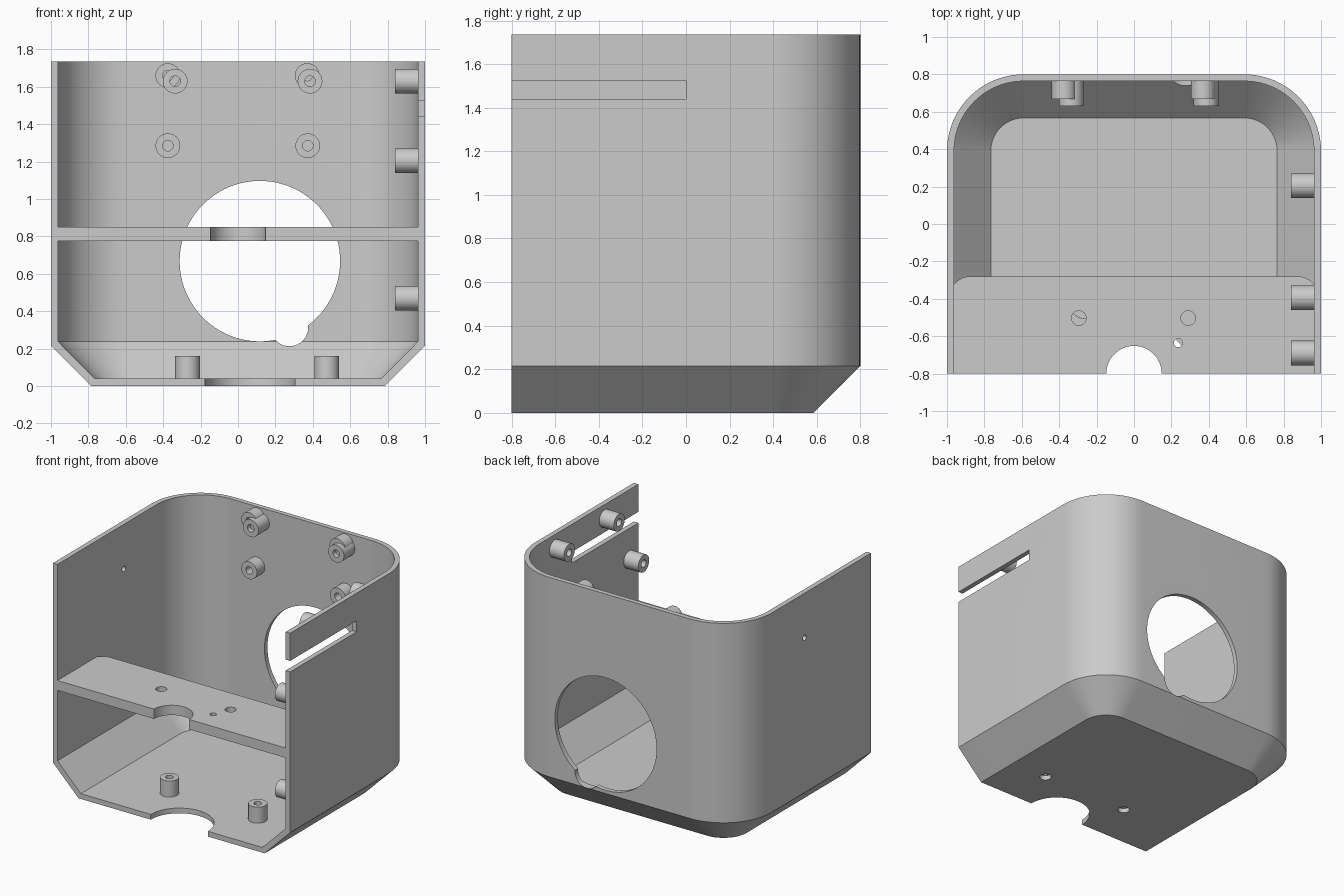
import bpy, bmesh
from math import cos, sin, pi, radians
from mathutils import Vector

if "Cube" in bpy.data.objects:
    bpy.data.objects.remove(bpy.data.objects["Cube"])

grey = bpy.data.materials.new("plain grey")
grey.use_nodes = True
grey.diffuse_color = (0.6, 0.6, 0.6, 1)
grey.node_tree.nodes["Principled BSDF"].inputs["Base Color"].default_value = (0.6, 0.6, 0.6, 1)


def make_object(name, bm):
    bmesh.ops.recalc_face_normals(bm, faces=bm.faces)
    mesh = bpy.data.meshes.new(name)
    bm.to_mesh(mesh)
    bm.free()
    mesh.materials.append(grey)
    obj = bpy.data.objects.new(name, mesh)
    bpy.context.collection.objects.link(obj)
    return obj


def bridge(bm, rings):
    for low, high in zip(rings, rings[1:]):
        for i in range(len(low)):
            j = (i + 1) % len(low)
            bm.faces.new((low[i], low[j], high[j], high[i]))


def rounded_loft(name, front, sections, steps=20):
    """Solid with a square front and two rounded back corners at each level."""
    bm = bmesh.new()
    rings = []
    for z, half, back, r in sections:
        arc = [(half - r + r * cos(a), back - r + r * sin(a))
               for a in (pi / 2 * i / steps for i in range(steps + 1))]
        outline = [(half, front)] + arc
        outline += [(-x, y) for x, y in reversed(outline)]
        rings.append([bm.verts.new((x, y, z)) for x, y in outline])
    bridge(bm, rings)
    bm.faces.new(rings[0])
    bm.faces.new(rings[-1])
    return make_object(name, bm)


def tube(name, base, direction, length, radius=0.066, hole=0.028, sides=32):
    """Hollow screw post growing from base along direction."""
    bm = bmesh.new()
    rings = []
    for r, h in ((hole, 0), (radius, 0), (radius, length), (hole, length)):
        rings.append([bm.verts.new((r * cos(2 * pi * i / sides), r * sin(2 * pi * i / sides), h))
                      for i in range(sides)])
    bridge(bm, rings + rings[:1])
    obj = make_object(name, bm)
    obj.location = base
    obj.rotation_euler = Vector(direction).to_track_quat('Z', 'Y').to_euler()
    return obj


def rod(centre, direction, length, radius, sides=64):
    bm = bmesh.new()
    bmesh.ops.create_cone(bm, cap_ends=True, segments=sides,
                          radius1=radius, radius2=radius, depth=length)
    obj = make_object("cutter", bm)
    obj.location = centre
    obj.rotation_euler = Vector(direction).to_track_quat('Z', 'Y').to_euler()
    return obj


def block(centre, size):
    bm = bmesh.new()
    bmesh.ops.create_cube(bm, size=1)
    bmesh.ops.scale(bm, vec=size, verts=bm.verts)
    obj = make_object("cutter", bm)
    obj.location = centre
    return obj


def cut(obj, cutters):
    for cutter in cutters:
        cutter.hide_render = True
        mod = obj.modifiers.new("cut", 'BOOLEAN')
        mod.operation = 'DIFFERENCE'
        mod.solver = 'EXACT'
        mod.object = cutter
    graph = bpy.context.evaluated_depsgraph_get()
    graph.update()
    result = bpy.data.meshes.new_from_object(obj.evaluated_get(graph))
    obj.modifiers.clear()
    obj.data = result
    for cutter in cutters:
        bpy.data.objects.remove(cutter)


X, Y, Z = (1, 0, 0), (0, 1, 0), (0, 0, 1)
parts = []

# Open-fronted shell with chamfered base
shell = rounded_loft("shell", -0.8, [(0, 0.785, 0.585, 0.195), (0.215, 1, 0.8, 0.41),
                                     (1.735, 1, 0.8, 0.41)])
cavity = rounded_loft("cutter", -1, [(0.04, 0.765, 0.567, 0.175), (0.238, 0.962, 0.764, 0.372),
                                     (2, 0.962, 0.764, 0.372)])
floor_posts = [(-0.27, -0.44), (0.475, -0.44)]
cut(shell, [
    cavity,
    rod((0.117, 0.8, 0.668), Y, 0.6, 0.429, 96),      # large back opening
    rod((0.275, 0.8, 0.313), Y, 0.6, 0.1),            # small notch below it
    rod((0.065, -0.8, 0), Z, 0.3, 0.241, 96),         # floor notch
    block((1, -0.5, 1.482), (0.3, 1, 0.084)),         # side slot
    rod((-1, 0, 1.395), X, 0.3, 0.021, 24),           # side pin hole
] + [rod((x, y, 0), Z, 0.2, 0.042, 32) for x, y in floor_posts])
parts.append(shell)

# Shelf with front notch and screw holes
shelf = rounded_loft("shelf", -0.8, [(0.775, 0.985, -0.28, 0.11), (0.85, 0.985, -0.28, 0.11)])
cut(shelf, [rod((0, -0.8, 0.81), Z, 0.3, 0.148),
            rod((-0.295, -0.503, 0.81), Z, 0.3, 0.039, 32),
            rod((0.29, -0.503, 0.81), Z, 0.3, 0.039, 32),
            rod((0.236, -0.636, 0.81), Z, 0.3, 0.023, 24)])
parts.append(shelf)

# Floor posts
for x, y in floor_posts:
    parts.append(tube("floor_post", (x, y, 0.035), Z, 0.127))

# Side wall posts
for y, z in ((0.205, 1.63), (-0.395, 1.63), (-0.69, 1.205), (-0.69, 0.47)):
    parts.append(tube("side_post", (0.966, y, z), (-1, 0, 0), 0.126))

# Back wall posts, short and long
for x, z, length in ((-0.375, 1.66, 0.1), (0.37, 1.66, 0.1), (-0.375, 1.285, 0.1),
                     (0.373, 1.285, 0.1), (-0.336, 1.63, 0.137), (0.385, 1.63, 0.137)):
    parts.append(tube("back_post", (x, 0.769, z), (0, -1, 0), length))

# Smooth curved walls, keep edges crisp
bpy.ops.object.select_all(action='DESELECT')
for part in parts:
    part.select_set(True)
bpy.context.view_layer.objects.active = shell
bpy.ops.object.shade_smooth_by_angle(angle=radians(30))
